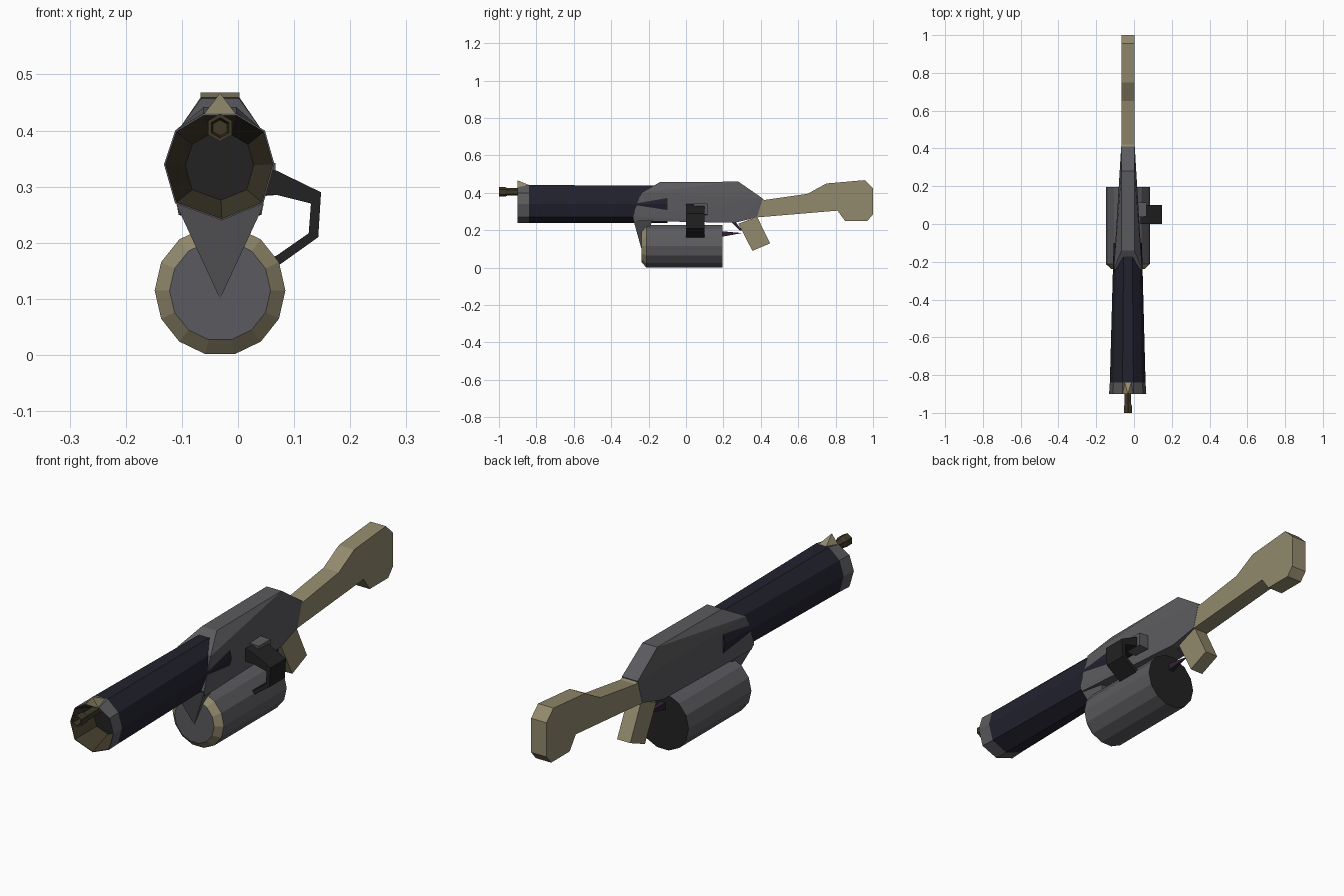
import bpy, bmesh, math

if "Cube" in bpy.data.objects:
    bpy.data.objects.remove(bpy.data.objects["Cube"])

CX = -0.032  # centre line of the body


def mat(name, rgb):
    m = bpy.data.materials.new(name)
    m.diffuse_color = (*rgb, 1)
    m.use_nodes = True
    m.node_tree.nodes["Principled BSDF"].inputs["Base Color"].default_value = m.diffuse_color
    return m


TAN = mat("tan", (0.29, 0.255, 0.155))
GREY = mat("grey", (0.105, 0.105, 0.115))
NAVY = mat("navy", (0.016, 0.016, 0.028))
BLACK = mat("black", (0.016, 0.016, 0.016))
BROWN = mat("dark brown", (0.05, 0.04, 0.022))
PURPLE = mat("dark purple", (0.03, 0.015, 0.035))


def finish(name, bm, mats):
    bmesh.ops.recalc_face_normals(bm, faces=bm.faces)
    me = bpy.data.meshes.new(name)
    bm.to_mesh(me)
    bm.free()
    for m in mats:
        me.materials.append(m)
    ob = bpy.data.objects.new(name, me)
    bpy.context.collection.objects.link(ob)
    return ob


def loft(name, rings, mats, band_mats=None, caps=(0, 0)):
    """Bridge equal-sized rings of 3D points; one material per band."""
    bm = bmesh.new()
    vs = [[bm.verts.new(p) for p in r] for r in rings]
    n = len(vs[0])
    for k in range(len(vs) - 1):
        for i in range(n):
            j = (i + 1) % n
            f = bm.faces.new((vs[k][i], vs[k][j], vs[k + 1][j], vs[k + 1][i]))
            f.material_index = band_mats[k] if band_mats else 0
    bm.faces.new(vs[0]).material_index = caps[0]
    bm.faces.new(vs[-1]).material_index = caps[1]
    return finish(name, bm, mats)


def hull(name, pts, m):
    """Convex solid around points (half width, y, z), mirrored over the centre line."""
    bm = bmesh.new()
    for w, y, z in pts:
        for s in ((-1, 1) if w else (1,)):
            bm.verts.new((CX + s * w, y, z))
    r = bmesh.ops.convex_hull(bm, input=bm.verts)
    junk = [v for v in set(r["geom_interior"] + r["geom_unused"])
            if isinstance(v, bmesh.types.BMVert)]
    bmesh.ops.delete(bm, geom=junk, context='VERTS')
    return finish(name, bm, [m])


def side_profile(name, pts, half, m):
    """Extrude a (y, z) outline across the centre line."""
    return loft(name, [[(CX + s * half, y, z) for y, z in pts] for s in (-1, 1)], [m])


def circle(y, r, n, z, off=0.0):
    return [(CX + r * math.sin((i + off) * math.tau / n), y,
             z - r * math.cos((i + off) * math.tau / n)) for i in range(n)]


# barrel: nine-sided tube with grey muzzle band and tapered open mouth
SECT = [(-.03, .43), (.03, .43), (.08, .40), (.097, .34), (.077, .27),
        (.003, .24), (-.08, .27), (-.1, .34), (-.08, .40)]


def barrel_ring(y, sx, sz, top=0.0):
    return [(CX + x * sx, y, .335 + (z - .335) * sz + (top if z > .42 else 0))
            for x, z in SECT]


loft("barrel",
     [barrel_ring(-.80, .62, .62), barrel_ring(-.90, .97, .97), barrel_ring(-.90, 1, 1),
      barrel_ring(-.84, .96, 1, .012), barrel_ring(-.10, .76, 1, .008)],
     [NAVY, GREY, BROWN, BLACK], [2, 1, 1, 0], (3, 0))

# front sight
hull("front_sight", [(.028, -.90, .43), (0, -.90, .467), (.02, -.83, .438)], TAN)

# rod projecting from the muzzle, hollow tip
loft("muzzle_rod",
     [circle(-.96, .014, 6, .405), circle(-1.0, .018, 6, .405), circle(-1.0, .025, 6, .405),
      circle(-.965, .025, 6, .405), circle(-.955, .02, 6, .405), circle(-.80, .02, 6, .405)],
     [BROWN])

# receiver body
hull("receiver",
     [(.034, -.14, .457), (.034, .28, .46), (.075, -.24, .40), (.078, -.285, .275),
      (.074, -.275, .25), (.036, .41, .37), (.036, .38, .27), (.045, .26, .24)], GREY)

# pointed plate in front of the drum
hull("front_plate",
     [(.078, -.285, .268), (0, -.238, .10), (.05, -.18, .25)], GREY)

# drum magazine with tan front rim and black back
loft("drum",
     [circle(-.237, .09, 14, .115, .5), circle(-.212, .1165, 14, .115, .5),
      circle(.195, .1165, 14, .115, .5)],
     [GREY, TAN, BLACK], [1, 0], (0, 2))

# stock
side_profile("stock",
             [(.37, .268), (.40, .37), (.42, .362), (.65, .395), (.75, .45), (.955, .468),
              (1.0, .425), (1.0, .285), (.97, .25), (.85, .25), (.81, .305)], .035, TAN)

# grip
side_profile("grip", [(.28, .235), (.38, .272), (.45, .13), (.355, .09)], .03, TAN)

# trigger spike and link
hull("trigger", [(.012, .19, .165), (.012, .19, .195), (0, .30, .185)], PURPLE)
side_profile("trigger_link", [(.235, .25), (.26, .25), (.30, .20), (.285, .20)], .008, PURPLE)

# side handle: bent strap
STRAP = [(.035, .34), (.07, .328), (.148, .29), (.143, .21), (.07, .158), (.05, .15),
         (.05, .168), (.07, .178), (.126, .217), (.13, .27), (.07, .285), (.035, .285)]
loft("side_handle", [[(x, y, z) for x, z in STRAP] for y in (0.0, .10)], [BLACK])

# handle mount on the receiver
MOUNT = [(.0, .28), (.067, .285), (.067, .342), (.0, .345)]
loft("handle_mount", [[(x, y, z) for x, z in MOUNT] for y in (.04, .115)], [GREY])
